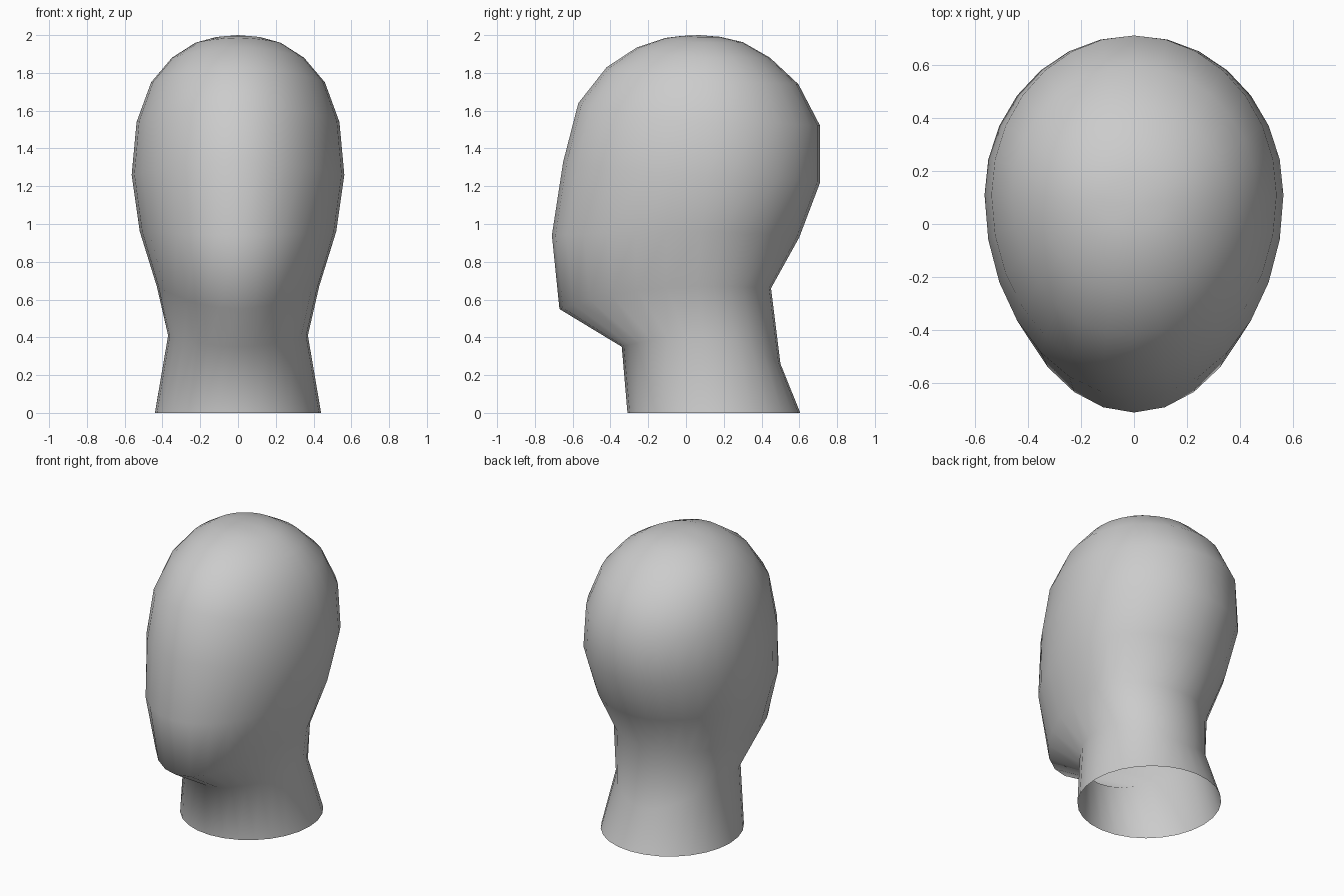
import bpy, bmesh
from math import sin, cos, pi

if "Cube" in bpy.data.objects:
    bpy.data.objects.remove(bpy.data.objects["Cube"])

SIDES = 28
# Cross-sections from neck to crown:
# front (y, z), back (y, z), widest point at the side (x, y, z)
RINGS = [
    ((-0.31, 0.00), (0.605, 0.00), (0.44, 0.15, 0.00)),     # neck base
    ((-0.34, 0.35), (0.50, 0.26), (0.37, 0.09, 0.41)),      # under the jaw
    ((-0.67, 0.55), (0.45, 0.66), (0.43, 0.06, 0.67)),      # chin and nape
    ((-0.71, 0.94), (0.60, 0.93), (0.52, 0.07, 0.96)),
    ((-0.65, 1.33), (0.71, 1.22), (0.563, 0.11, 1.26)),
    ((-0.57, 1.64), (0.71, 1.52), (0.537, 0.11, 1.54)),
    ((-0.42, 1.83), (0.595, 1.74), (0.46, 0.11, 1.75)),
    ((-0.26, 1.935), (0.445, 1.88), (0.35, 0.10, 1.88)),
    ((-0.11, 1.985), (0.30, 1.963), (0.225, 0.09, 1.96)),
    ((-0.02, 1.996), (0.18, 1.991), (0.115, 0.08, 1.99)),
]


def add_ring(bm, front, back, side):
    """Egg-shaped, tilted ring through the front, side and back points."""
    verts = []
    for i in range(SIDES):
        a = 2 * pi * i / SIDES
        c, s = cos(a), sin(a)                  # c = 1 front, -1 back
        end = front if c > 0 else back
        y = side[1] + abs(c) * (end[0] - side[1])
        z = side[2] + c * c * (end[1] - side[2])
        verts.append(bm.verts.new((side[0] * s, y, z)))
    return verts


# Head and neck: loft through the rings, open at the neck
bm = bmesh.new()
rings = [add_ring(bm, *r) for r in RINGS]
for low, high in zip(rings, rings[1:]):
    for i in range(SIDES):
        j = (i + 1) % SIDES
        bm.faces.new((low[i], low[j], high[j], high[i]))

# Crown
crown = bm.verts.new((0, 0.07, 2.0))
for i in range(SIDES):
    bm.faces.new((rings[-1][i], rings[-1][(i + 1) % SIDES], crown))

bmesh.ops.recalc_face_normals(bm, faces=bm.faces)
for f in bm.faces:
    f.smooth = True
mesh = bpy.data.meshes.new("mannequin_head")
bm.to_mesh(mesh)
bm.free()
head = bpy.data.objects.new("mannequin_head", mesh)
bpy.context.collection.objects.link(head)
